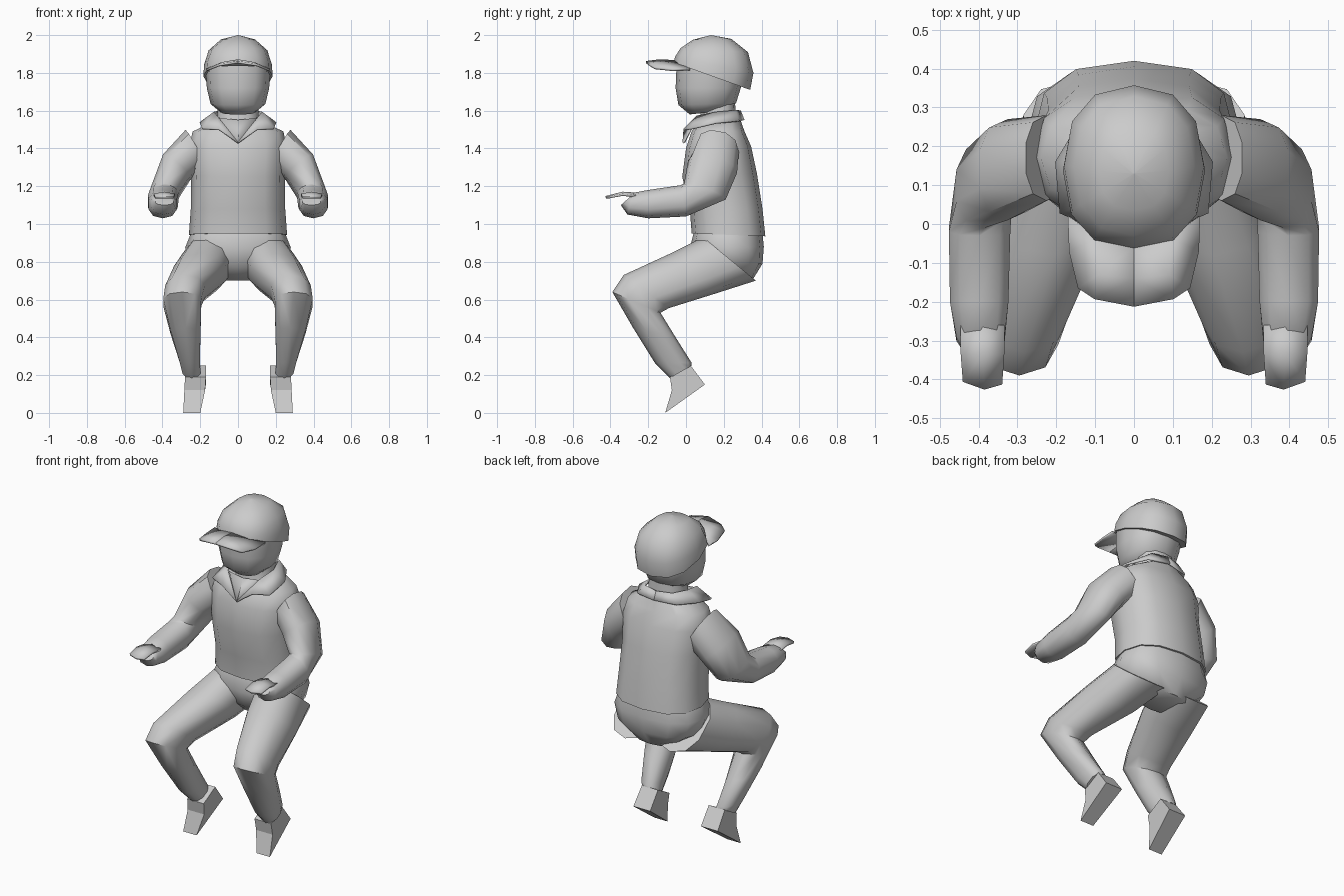
import bpy, bmesh, math


def finish(name, bm, mirror=False, thick=0, angle=40):
    bmesh.ops.recalc_face_normals(bm, faces=bm.faces)
    me = bpy.data.meshes.new(name)
    bm.to_mesh(me)
    bm.free()
    ob = bpy.data.objects.new(name, me)
    bpy.context.collection.objects.link(ob)
    bpy.ops.object.select_all(action='DESELECT')
    ob.select_set(True)
    bpy.context.view_layer.objects.active = ob
    bpy.ops.object.shade_smooth_by_angle(angle=math.radians(angle))
    if thick:
        m = ob.modifiers.new("thickness", 'SOLIDIFY')
        m.thickness, m.offset = thick, 0
    if mirror:
        m = ob.modifiers.new("mirror", 'MIRROR')
        m.use_clip = False
    return ob


def loft(name, rings, n=12, power=0.85, mirror=False, angle=50, cap_start=True):
    """Each ring: front y,z, back y,z, x from, x to, optional rise of the outer side."""
    bm = bmesh.new()
    soft = lambda v: math.copysign(abs(v) ** power, v) if abs(v) > 1e-6 else 0
    loops = []
    for fy, fz, by, bz, x0, x1, *tilt in rings:
        rise = tilt[0] if tilt else 0
        loop = []
        for i in range(n):
            a = 2 * math.pi * i / n
            s, c = soft(math.sin(a)), soft(math.cos(a))
            loop.append(bm.verts.new(((x0 + x1) / 2 + s * (x1 - x0) / 2,
                                      (fy + by) / 2 + c * (fy - by) / 2,
                                      (fz + bz) / 2 + c * (fz - bz) / 2 + s * rise)))
        loops.append(loop)
    for a, b in zip(loops, loops[1:]):
        for i in range(n):
            bm.faces.new((a[i], a[(i + 1) % n], b[(i + 1) % n], b[i]))
    if cap_start:
        bm.faces.new(loops[0])
    bm.faces.new(loops[-1])
    return finish(name, bm, mirror, angle=angle)


def centred(rows):
    return [(a, b, c, d, -h, h) for a, b, c, d, h in rows]


def sheet(name, rows, thick, mirror=True, angle=40):
    """Grid of points, given for one half, joined to a thin sheet."""
    bm = bmesh.new()
    grid = [[bm.verts.new(p) for p in r] for r in rows]
    for a, b in zip(grid, grid[1:]):
        for i in range(len(a) - 1):
            bm.faces.new((a[i], a[i + 1], b[i + 1], b[i]))
    return finish(name, bm, mirror, thick, angle)


# Shirt body
loft("shirt_body", centred([
    (.03, .95, .42, .935, .26), (.02, 1.08, .405, 1.08, .25),
    (-.02, 1.25, .375, 1.27, .248), (0, 1.4, .345, 1.41, .26),
    (.03, 1.49, .31, 1.49, .24), (.06, 1.53, .285, 1.56, .12)]), power=.8)

# Arms with sleeves and closed forearms
loft("arm", [
    (.06, 1.42, .28, 1.38, .17, .28, .095), (.01, 1.33, .27, 1.27, .25, .40, .06),
    (-.01, 1.215, .21, 1.13, .31, .46, .02), (-.03, 1.205, 0, 1.04, .315, .48),
    (-.2, 1.18, -.2, 1.03, .32, .477), (-.28, 1.165, -.31, 1.05, .33, .46),
    (-.30, 1.14, -.345, 1.10, .34, .44)], n=10, mirror=True)

# Flat hands
sheet("hand", [
    [(.335, -.26, 1.145), (.39, -.26, 1.16), (.445, -.26, 1.145)],
    [(.335, -.335, 1.155), (.39, -.335, 1.165), (.445, -.335, 1.155)],
    [(.34, -.412, 1.142), (.385, -.425, 1.142), (.44, -.405, 1.142)]], .012)

# Trousers: seat and bent legs
loft("trouser_seat", centred([
    (.04, .95, .405, .95, .25), (.02, .87, .412, .88, .28),
    (.06, .77, .405, .79, .25), (.14, .70, .35, .70, .13)]), power=.8)
loft("trouser_leg", [
    (.09, .93, .37, .70, .01, .29), (-.08, .845, .15, .63, .06, .345),
    (-.33, .73, -.09, .555, .17, .39), (-.39, .64, -.135, .53, .19, .40),
    (-.28, .45, -.055, .40, .195, .36), (-.165, .265, .03, .265, .2, .31),
    (-.085, .185, .03, .25, .195, .295)], n=10, mirror=True)

# Wedge shoes, toes pointing down
bm = bmesh.new()
profile = [(-.085, .19), (.025, .25), (.10, .15), (-.11, 0), (-.075, .12)]
inner = [bm.verts.new((.2 - .03 * min(z / .14, 1), y, z)) for y, z in profile]
outer = [bm.verts.new((.29 - .01 * z / .2, y, z)) for y, z in profile]
bm.faces.new(inner)
bm.faces.new(outer)
for i in range(5):
    j = (i + 1) % 5
    bm.faces.new((inner[i], inner[j], outer[j], outer[i]))
finish("shoe", bm, mirror=True, angle=20)

# Head and neck
loft("head", centred([
    (.02, 1.58, .2, 1.60, .09), (-.04, 1.63, .265, 1.64, .145),
    (-.055, 1.72, .29, 1.72, .165), (-.05, 1.84, .30, 1.77, .17)]))
loft("neck", centred([
    (.05, 1.47, .27, 1.5, .13), (.075, 1.55, .265, 1.56, .11),
    (.08, 1.64, .26, 1.64, .105)]))

# Open neckline patch and folded collar
sheet("neckline", [
    [(0, .05, 1.55), (.1, .06, 1.56)],
    [(0, -.008, 1.43), (.005, -.008, 1.435)]], .006)
sheet("collar", [
    [(0, .285, 1.60), (.09, .26, 1.60), (.125, .16, 1.59), (.11, .06, 1.57), (0, -.015, 1.43)],
    [(0, .305, 1.55), (.13, .275, 1.545), (.2, .16, 1.535), (.19, .03, 1.505), (.1, -.01, 1.5)]], .01)

# Cap dome and visor
loft("cap_dome", centred([
    (-.065, 1.855, .34, 1.71, .183), (-.058, 1.885, .357, 1.80, .18),
    (-.03, 1.93, .328, 1.91, .155), (.035, 1.975, .24, 1.98, .09),
    (.128, 1.999, .132, 2.0, .003)]))
sheet("cap_visor", [
    [(0, -.06, 1.862), (.09, -.035, 1.845), (.168, .02, 1.818)],
    [(0, -.14, 1.866), (.09, -.13, 1.85), (.165, -.07, 1.815)],
    [(0, -.212, 1.857), (.1, -.193, 1.842), (.142, -.165, 1.825)]], .012)
